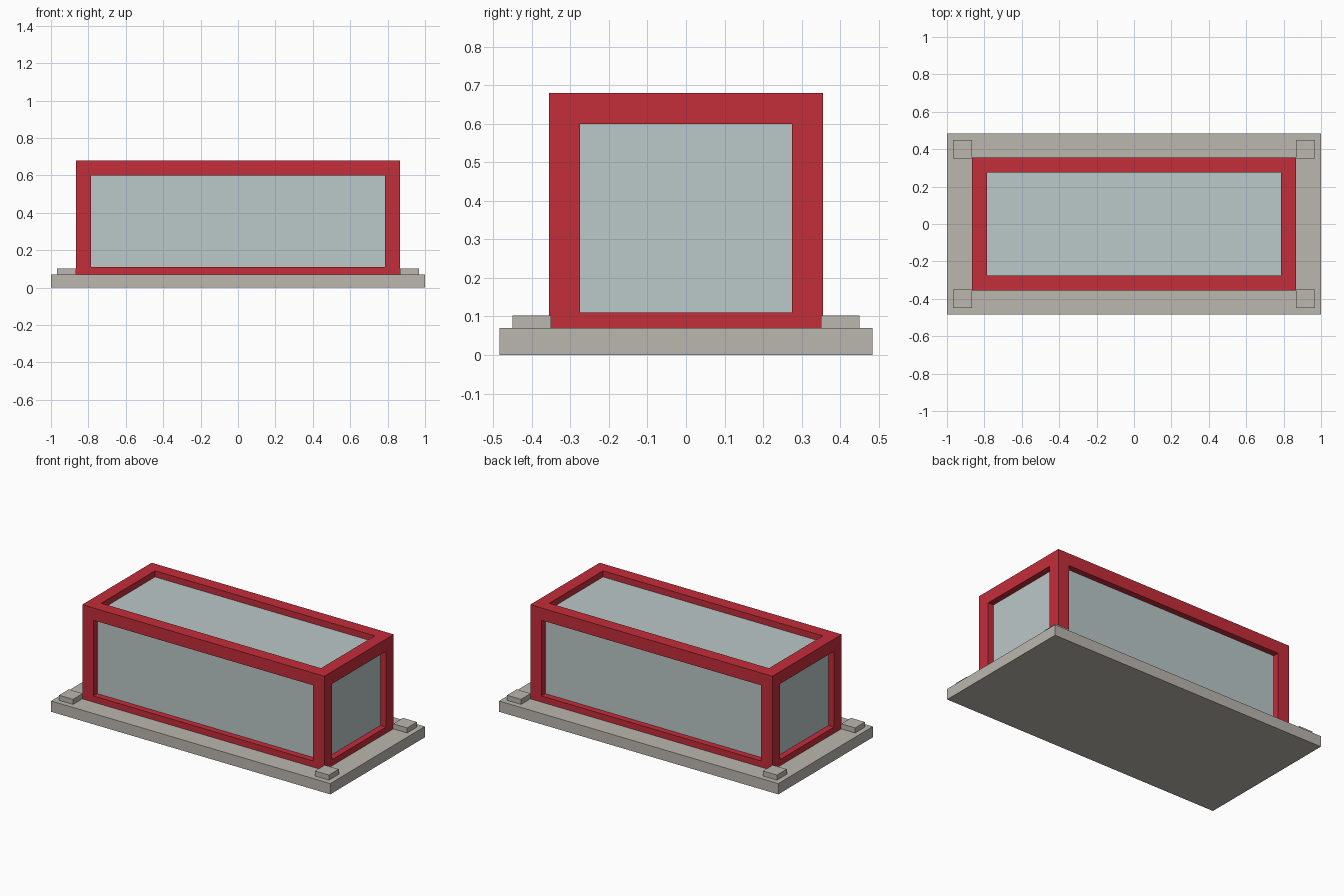
import bpy
import bmesh

cube = bpy.data.objects.get("Cube")
if cube:
    bpy.data.objects.remove(cube, do_unlink=True)


def material(name, rgb):
    mat = bpy.data.materials.new(name)
    mat.use_nodes = True
    color = (*rgb, 1.0)
    mat.diffuse_color = color
    mat.node_tree.nodes["Principled BSDF"].inputs["Base Color"].default_value = color
    return mat


red = material("red", (0.55, 0.026, 0.042))
glass = material("pale_glass", (0.497, 0.578, 0.578))
stone = material("warm_grey", (0.497, 0.474, 0.429))


def box_bmesh(center, half, z0, z1):
    bm = bmesh.new()
    bmesh.ops.create_cube(bm, size=2)
    for v in bm.verts:
        v.co.x = center[0] + v.co.x * half[0]
        v.co.y = center[1] + v.co.y * half[1]
        v.co.z = z1 if v.co.z > 0 else z0
    return bm


def finish(bm, name, mat):
    mesh = bpy.data.meshes.new(name)
    bm.to_mesh(mesh)
    bm.free()
    mesh.materials.append(mat)
    obj = bpy.data.objects.new(name, mesh)
    bpy.context.collection.objects.link(obj)
    return obj


BASE_TOP = 0.07
HX, HY, TOP = 0.867, 0.355, 0.68
BAR, RECESS = 0.08, 0.04

# Base slab
finish(box_bmesh((0, 0), (1, 0.484), 0, BASE_TOP), "base_slab", stone)

# Corner pads
for sx, side in ((1, "left"), (-1, "right")):
    for sy, end in ((-1, "front"), (1, "back")):
        bm = box_bmesh((sx * 0.917, sy * 0.4), (0.05, 0.05), BASE_TOP, 0.103)
        finish(bm, f"{end}_{side}_pad", stone)

# Frame: a box with a recessed opening in the top and each side, sunk into the slab
bm = box_bmesh((0, 0), (HX, HY), BASE_TOP - RECESS, TOP)
bm.normal_update()
panes = [f for f in bm.faces if f.normal.z > -0.5]
bmesh.ops.inset_individual(bm, faces=panes, thickness=BAR, use_even_offset=True)
panes = bmesh.ops.extrude_discrete_faces(bm, faces=panes)["faces"]
for f in panes:
    f.normal_update()
    bmesh.ops.translate(bm, verts=f.verts, vec=f.normal * -RECESS)
bmesh.ops.delete(bm, geom=panes, context="FACES_ONLY")
finish(bm, "frame", red)

# Glass body set inside the frame
finish(box_bmesh((0, 0), (HX - RECESS, HY - RECESS), BASE_TOP, TOP - RECESS),
       "glass_body", glass)
